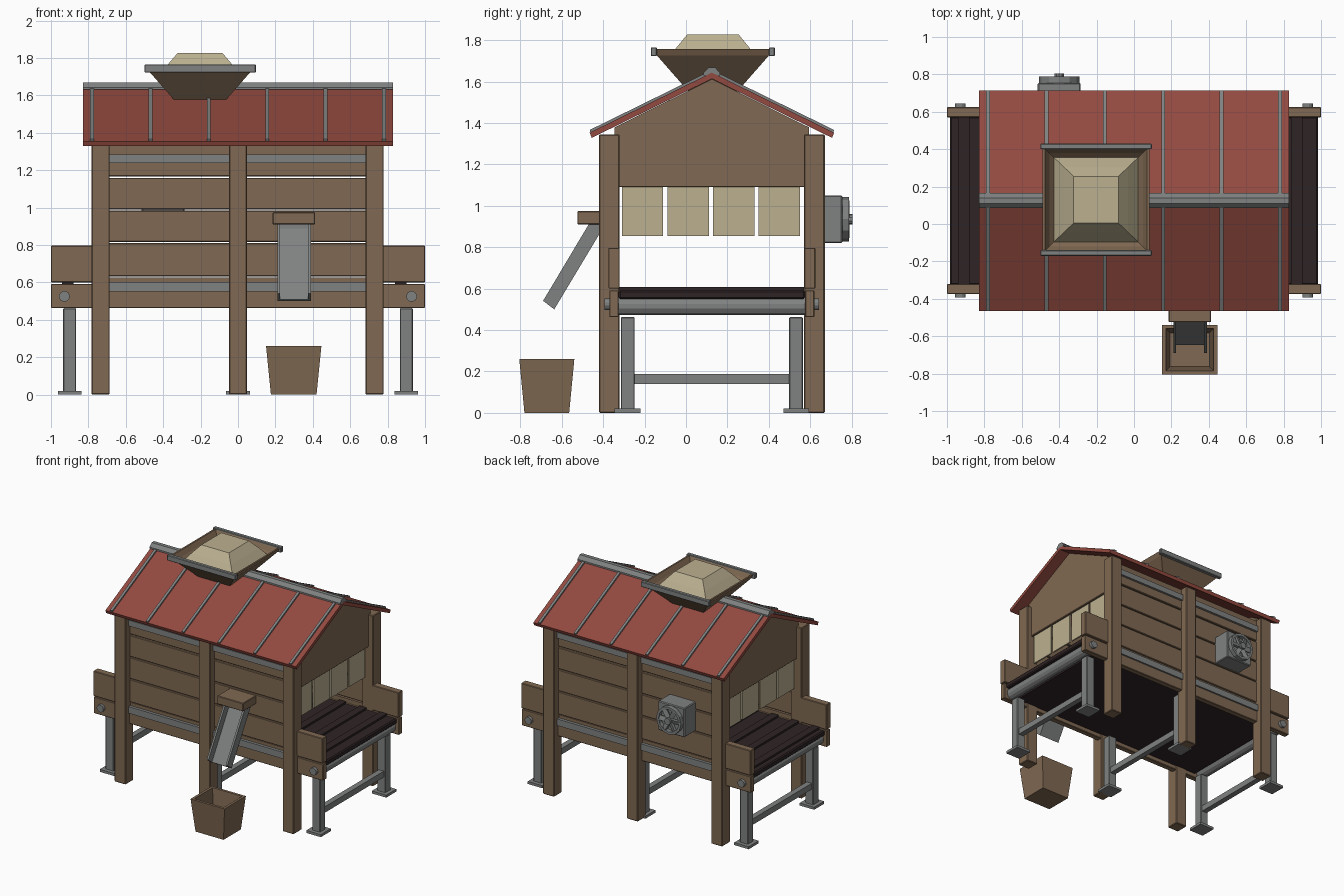
import bpy, bmesh, math
from mathutils import Matrix, Vector

if "Cube" in bpy.data.objects:
    bpy.data.objects.remove(bpy.data.objects["Cube"])


def material(name, r, g, b):
    m = bpy.data.materials.new(name)
    m.diffuse_color = (r, g, b, 1)
    m.use_nodes = True
    m.node_tree.nodes["Principled BSDF"].inputs["Base Color"].default_value = m.diffuse_color
    return m


WOOD = material("brown wood", 0.216, 0.141, 0.085)
STEEL = material("grey steel", 0.215, 0.22, 0.22)
RED = material("red roofing", 0.29, 0.068, 0.05)
CREAM = material("cream", 0.50, 0.435, 0.28)
RUBBER = material("dark rubber", 0.028, 0.017, 0.018)
CY = 0.125  # centre line of the building


def finish(name, bm, mat, bevel=0):
    bmesh.ops.recalc_face_normals(bm, faces=bm.faces)
    me = bpy.data.meshes.new(name)
    bm.to_mesh(me)
    bm.free()
    me.materials.append(mat)
    ob = bpy.data.objects.new(name, me)
    bpy.context.collection.objects.link(ob)
    if bevel:
        mod = ob.modifiers.new("edge", 'BEVEL')
        mod.width = bevel
        mod.segments = 1
    return ob


def rings(name, loops, mat, bevel=0):
    """Skin a row of equal point loops and cap both ends."""
    bm = bmesh.new()
    vs = [[bm.verts.new(p) for p in loop] for loop in loops]
    n = len(vs[0])
    for a, b in zip(vs, vs[1:]):
        for i in range(n):
            bm.faces.new((a[i], a[(i + 1) % n], b[(i + 1) % n], b[i]))
    bm.faces.new(vs[0])
    bm.faces.new(vs[-1])
    return finish(name, bm, mat, bevel)


def box(name, x0, x1, y0, y1, z0, z1, mat, bevel=0):
    return rings(name, [[(x0, y0, z), (x1, y0, z), (x1, y1, z), (x0, y1, z)]
                        for z in (z0, z1)], mat, bevel)


def prism(name, yz, x0, x1, mat):
    return rings(name, [[(x, y, z) for y, z in yz] for x in (x0, x1)], mat)


def tapered(name, cx, cy, levels, mat):
    """Stack of rectangles (z, half x, half y)."""
    return rings(name, [[(cx - a, cy - b, z), (cx + a, cy - b, z), (cx + a, cy + b, z),
                         (cx - a, cy + b, z)] for z, a, b in levels], mat)


def rod(name, x, y0, y1, z, r, sides, mat):
    """Cylinder along y."""
    return rings(name, [[(x + r * math.cos(2 * math.pi * (i + .5) / sides), y,
                          z + r * math.sin(2 * math.pi * (i + .5) / sides))
                         for i in range(sides)] for y in (y0, y1)], mat)


def mirror_y(pts, s):
    return [(CY + s * (y - CY), z) for y, z in pts]


def ybox(name, s, x0, x1, d0, d1, z0, z1, mat, bevel=0):
    """Box at distance d0..d1 from the centre line, front (s=-1) or back (s=1)."""
    ya, yb = sorted((CY + s * d0, CY + s * d1))
    return box(name, x0, x1, ya, yb, z0, z1, mat, bevel)


for s, side in ((-1, "front"), (1, "back")):
    # wooden posts
    for x in (-0.735, 0, 0.73):
        ybox(side + "_post", s, x - .049, x + .049, .445, .545, 0, 1.345, WOOD, .005)
    # wall planks and steel straps in each bay
    for x0, x1 in ((-.69, -.045), (.045, .685)):
        for z0, z1 in ((.632, .81), (.816, .983), (.99, 1.158), (1.167, 1.34)):
            ybox(side + "_plank", s, x0, x1, .462, .49, z0, z1, WOOD, .004)
        for z0, z1 in ((.55, .602), (1.238, 1.284)):
            ybox(side + "_strap", s, x0, x1, .48, .508, z0, z1, STEEL)
    # conveyor side rail, end guards, axle bolts
    ybox(side + "_rail", s, -1, 1, .45, .495, .462, .592, WOOD, .004)
    ybox(side + "_rail_filler", s, -.69, .685, .455, .485, .592, .627, WOOD)
    for e in (-1, 1):
        xa, xb = sorted((e * .74, e))
        ybox(side + "_guard", s, xa, xb, .445, .5, .6, .797, WOOD, .004)
        ya, yb = sorted((CY + s * .48, CY + s * .518))
        rod(side + "_axle_bolt", e * .928, ya, yb, .525, .029, 12, STEEL)
    # steel legs with foot plates
    for x in (-.9, 0, .9):
        ybox(side + "_leg", s, x - .035, x + .035, .373, .44, .01, .462, STEEL, .004)
        ybox(side + "_foot", s, x - .063, x + .063, .345, .47, 0, .02, STEEL)
    # roof slope with standing seams
    prism(side + "_roof", mirror_y([(-.465, 1.353), (CY, 1.643), (CY, 1.613), (-.455, 1.328)], s),
          -.83, .83, RED)
    for i in range(6):
        x = -.78 + .312 * i
        prism(side + "_roof_seam", mirror_y([(-.46, 1.35), (-.465, 1.366), (CY, 1.656), (CY, 1.638)], s),
              x - .01, x + .01, STEEL)

# ridge cap
prism("ridge_cap", [(CY - .04, 1.63), (CY - .04, 1.642), (CY - .015, 1.668), (CY + .015, 1.668),
                    (CY + .04, 1.642), (CY + .04, 1.63)], -.83, .83, STEEL)

# leg cross bars
for x in (-.9, 0, .9):
    box("leg_cross_bar", x - .022, x + .022, -.25, .5, .14, .187, STEEL)

# conveyor belt, cleats and end rollers
box("belt_top", -.985, .985, -.325, .575, .55, .592, RUBBER, .008)
box("belt_body", -.87, .87, -.325, .575, .495, .555, RUBBER)
for i in range(11):
    x = -.91 + .178 * i
    box("belt_cleat", x - .03, x + .03, -.32, .57, .585, .607, RUBBER)
for e in (-1, 1):
    rod("end_roller", e * .928, -.33, .58, .515, .045, 12, STEEL)

# gable ends with strip curtains
for e in (-1, 1):
    xa, xb = sorted((e * .70, e * .74))
    box("end_header", xa, xb, -.325, .575, 1.09, 1.345, WOOD, .004)
    prism("gable", [(-.345, 1.34), (.595, 1.34), (.595, 1.378), (CY, 1.612), (-.345, 1.378)],
          xa, xb, WOOD)
    xa, xb = sorted((e * .712, e * .724))
    for i in range(4):
        y = -.31 + .22 * i
        box("curtain_strip", xa, xb, y, y + .2, .855, 1.1, CREAM)

# hopper: open tapered shell, steel lips, heap of grain
HX, HY = -.203, .13
tapered("hopper", HX, HY, [(1.52, .09, .09), (1.725, .27, .27), (1.757, .285, .285),
                           (1.757, .272, .272), (1.72, .25, .25), (1.55, .08, .08)], WOOD)
for s in (-1, 1):
    ya, yb = sorted((HY + s * .27, HY + s * .3))
    box("hopper_lip", HX - .298, HX + .298, ya, yb, 1.722, 1.765, STEEL, .004)
tapered("grain_heap", HX, HY, [(1.67, .2, .2), (1.695, .226, .226), (1.765, .172, .175),
                               (1.826, .12, .125)], CREAM)

# outlet chute on the front
box("chute_hood", .185, .412, -.525, -.36, .91, .975, WOOD, .004)
prism("chute_floor", [(-.636, .50), (-.646, .508), (-.42, .889), (-.39, .91)], .21, .39, STEEL)
for x in (.21, .375):
    prism("chute_side", [(-.636, .50), (-.69, .541), (-.464, .92), (-.385, .92)],
          x, x + .015, STEEL)

# catch bucket
tapered("bucket", .298, -.672, [(0, .122, .108), (.26, .148, .133), (.26, .128, .113),
                                (.03, .105, .09)], WOOD)

# extractor fan on the back: housing, ring, hub, blades
FX, FZ = -.40, .935
box("fan_housing", FX - .115, FX + .115, .6, .755, FZ - .115, FZ + .115, STEEL, .006)


def circle(r, y, n=12):
    return [(FX + r * math.cos(2 * math.pi * i / n), y, FZ + r * math.sin(2 * math.pi * i / n))
            for i in range(n)]


rings("fan_ring", [circle(.108, .75), circle(.108, .788), circle(.088, .788), circle(.088, .756)], STEEL)
rod("fan_hub", FX, .75, .805, FZ, .026, 10, STEEL)
for i in range(6):
    ob = box("fan_blade", .015, .095, -.008, .008, -.018, .018, STEEL)
    ob.matrix_world = (Matrix.Translation(Vector((FX, .775, FZ)))
                       @ Matrix.Rotation(i * math.pi / 3, 4, 'Y')
                       @ Matrix.Rotation(.35, 4, 'X'))
